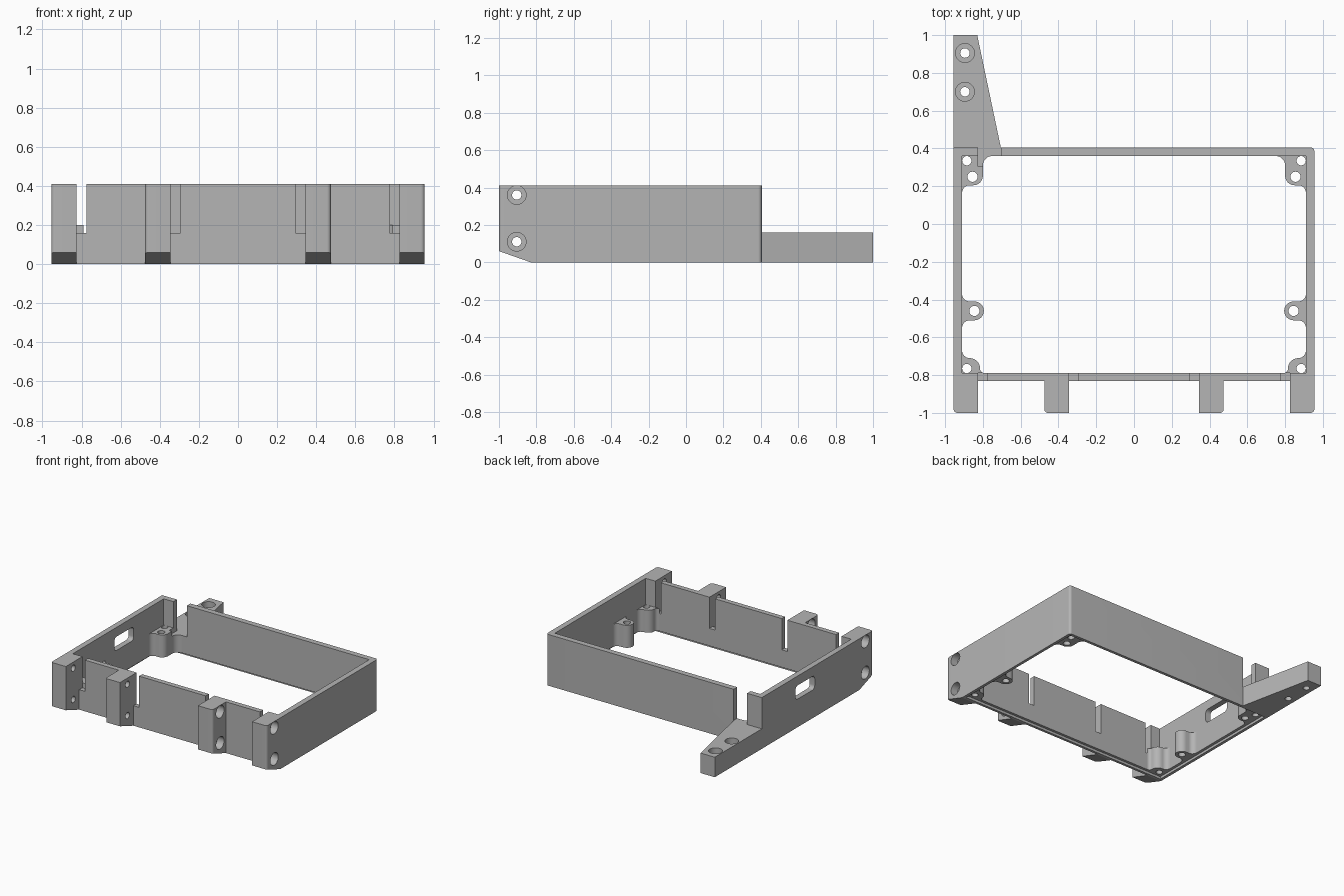
import bpy
import bmesh
from math import cos, sin, radians

cube = bpy.data.objects.get("Cube")
if cube:
    bpy.data.objects.remove(cube, do_unlink=True)

GREY = (0.46, 0.46, 0.46, 1)
mat = bpy.data.materials.new("grey_plastic")
mat.use_nodes = True
mat.diffuse_color = GREY
mat.node_tree.nodes["Principled BSDF"].inputs["Base Color"].default_value = GREY

X, BACK, FRONT, WALL, H = 0.955, 0.405, -0.83, 0.045, 0.41
XI, BACK_IN, FRONT_IN = X - WALL, BACK - WALL, FRONT + 0.04
SHELF, BOSS_TOP, STEP = 0.16, 0.2, 0.02


def arc(cx, cy, r, a0, a1, n=8):
    angles = [radians(a0 + (a1 - a0) * i / n) for i in range(n + 1)]
    return [(cx + r * cos(a), cy + r * sin(a)) for a in angles]


def rect(x0, x1, y0, y1):
    return [(x0, y0), (x1, y0), (x1, y1), (x0, y1)]


def rounded(x0, x1, y0, y1, r):
    return (arc(x0 + r, y0 + r, r, 180, 270) + arc(x1 - r, y0 + r, r, 270, 360)
            + arc(x1 - r, y1 - r, r, 0, 90) + arc(x0 + r, y1 - r, r, 90, 180))


def prism(name, points, h0, h1, axis="z"):
    """Extrude a flat outline along z, or a (y, z) outline along x."""
    bm = bmesh.new()
    place = (lambda p, h: (p[0], p[1], h)) if axis == "z" else (lambda p, h: (h, p[0], p[1]))
    face = bm.faces.new([bm.verts.new(place(p, h0)) for p in points])
    out = bmesh.ops.extrude_face_region(bm, geom=[face])
    offset = (0, 0, h1 - h0) if axis == "z" else (h1 - h0, 0, 0)
    verts = [g for g in out["geom"] if isinstance(g, bmesh.types.BMVert)]
    bmesh.ops.translate(bm, vec=offset, verts=verts)
    bmesh.ops.remove_doubles(bm, verts=bm.verts, dist=0.0001)
    bmesh.ops.recalc_face_normals(bm, faces=bm.faces)
    mesh = bpy.data.meshes.new(name)
    bm.to_mesh(mesh)
    bm.free()
    mesh.materials.append(mat)
    obj = bpy.data.objects.new(name, mesh)
    bpy.context.collection.objects.link(obj)
    return obj


def hole(x, y, r, h0, h1, axis="z"):
    return prism("cutter", arc(x, y, r, 0, 360, 32)[:-1], h0, h1, axis)


def cut(obj, *cutters):
    for cutter in cutters:
        cutter.hide_render = True
        mod = obj.modifiers.new("cut", "BOOLEAN")
        mod.operation, mod.solver, mod.object = "DIFFERENCE", "EXACT", cutter
    graph = bpy.context.evaluated_depsgraph_get()
    mesh = bpy.data.meshes.new_from_object(obj.evaluated_get(graph))
    obj.modifiers.clear()
    obj.data = mesh
    for cutter in cutters:
        bpy.data.objects.remove(cutter, do_unlink=True)
    return obj


def cable_gap():
    return prism("cutter", rect(-0.825, -0.705, 0.305, 0.5), SHELF, 0.6)


parts = []

# Rectangular wall frame with a stepped underside
outline = ([(-X, FRONT), (X, FRONT)] + arc(X - 0.02, BACK - 0.02, 0.02, 0, 90)
           + [(-X, BACK)])
frame = prism("wall_frame", outline, 0, H)
cutters = [prism("cutter", rect(-XI, XI, FRONT_IN, BACK_IN), -0.2, 0.6),
           prism("cutter", rect(-XI - 0.022, XI + 0.022, FRONT_IN - 0.02, BACK_IN + 0.022),
                 -0.2, STEP),
           cable_gap(),
           prism("cutter", rounded(-0.265, -0.02, 0.225, 0.335, 0.03), -1.1, -0.85, "x")]
# Slots in the front wall
for s in (-1, 1):
    for a, b in ((0.775, 0.825), (0.295, 0.345)):
        x0, x1 = sorted((s * a, s * b))
        cutters.append(prism("cutter", rect(x0, x1, -0.9, -0.7), SHELF, 0.6))
parts.append(cut(frame, *cutters))

# Front mounting lugs with counterbored cross holes and sloped undersides
R = 0.02
for s, side in ((-1, "right"), (1, "left")):
    for kind, a, b in (("inner", 0.345, 0.475), ("outer", 0.825, X)):
        shape = [(a, FRONT), (a, -1)] + arc(b - R, -1 + R, R, 270, 360) + [(b, FRONT)]
        lug = prism(f"{kind}_lug_{side}", [(s * x, y) for x, y in shape], 0, H)
        cutters = [prism("cutter", [(-1.1, 0.095), (-0.77, -0.021), (-0.77, -0.1), (-1.1, -0.1)],
                         s * (a - 0.1), s * (b + 0.1), "x")]
        for z in (0.11, 0.36):
            cutters.append(hole(-0.905, z, 0.025, s * (a - 0.05), s * (b + 0.05), "x"))
            cutters.append(hole(-0.905, z, 0.05, s * (b - 0.06), s * (b + 0.06), "x"))
        parts.append(cut(lug, *cutters))

# Screw bosses along the inside, described for the +x side
back_boss = ([(XI, BACK_IN)] + arc(0.87, 0.165, 0.04, 0, 90)
             + arc(0.85, 0.255, 0.05, 270, 180) + arc(0.75, 0.31, 0.05, 0, 90))
middle_boss = (arc(0.87, -0.37, 0.04, 0, -90) + arc(0.845, -0.46, 0.05, 90, 270, 16)
               + arc(0.87, -0.55, 0.04, 90, 0))
front_boss = ([(XI, FRONT_IN)] + arc(0.87, -0.67, 0.04, 0, -90)
              + arc(0.87, -0.765, 0.055, 90, 180) + arc(0.79, -0.765, 0.025, 0, -90))
bosses = (("back", back_boss, ((0.885, 0.335), (0.855, 0.25))),
          ("middle", middle_boss, ((0.845, -0.46),)),
          ("front", front_boss, ((0.885, -0.765),)))
for s, side in ((-1, "right"), (1, "left")):
    for kind, shape, holes in bosses:
        boss = prism(f"{kind}_boss_{side}", [(s * x, y) for x, y in shape], STEP, BOSS_TOP)
        # The screw holes stop just short of the wall faces
        cutters = [hole(s * x, y, 0.0245 if x > 0.88 else 0.027, -0.1, 0.5) for x, y in holes]
        if kind == "back" and s < 0:
            cutters.append(cable_gap())
        parts.append(cut(boss, *cutters))

# Tapered rear bracket with two counterbored holes
bracket = prism("rear_bracket", [(-X, BACK), (-0.705, BACK), (-0.83, 1), (-X, 1)], 0, SHELF)
cutters = []
for y in (0.7, 0.905):
    cutters.append(hole(-0.895, y, 0.025, -0.1, 0.4))
    cutters.append(hole(-0.895, y, 0.05, 0.1, 0.4))
parts.append(cut(bracket, *cutters))

# Smooth the round surfaces and keep the edges sharp
bpy.ops.object.select_all(action="DESELECT")
for part in parts:
    part.select_set(True)
bpy.context.view_layer.objects.active = parts[0]
bpy.ops.object.shade_smooth_by_angle(angle=radians(30))
